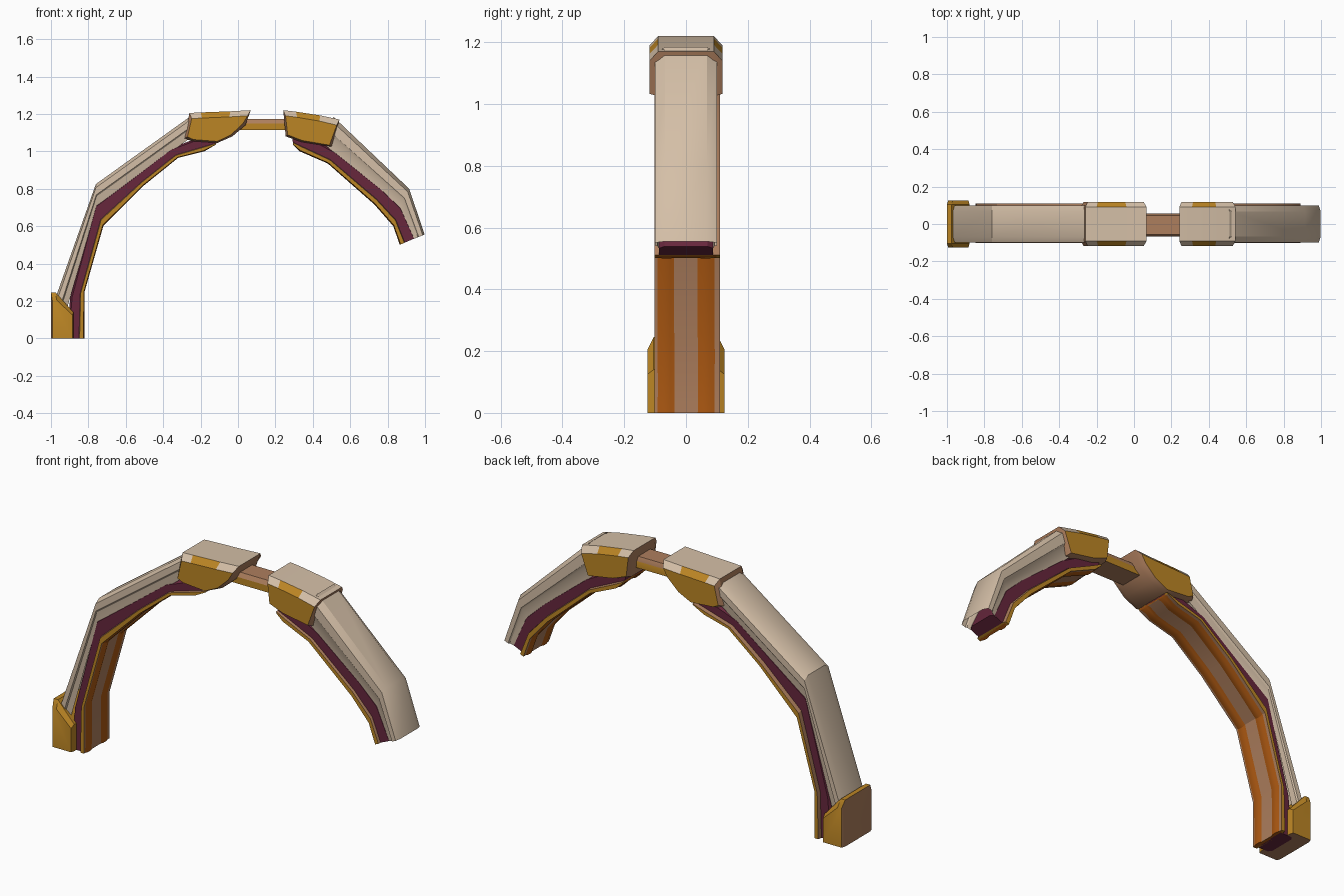
import bpy, bmesh, math
from mathutils import Vector

if "Cube" in bpy.data.objects:
    bpy.data.objects.remove(bpy.data.objects["Cube"])


def material(name, rgb):
    m = bpy.data.materials.new(name)
    m.diffuse_color = (*rgb, 1)
    m.use_nodes = True
    m.node_tree.nodes["Principled BSDF"].inputs["Base Color"].default_value = m.diffuse_color
    return m


CREAM = material("cream", (0.66, 0.52, 0.385))
GOLD = material("gold", (0.50, 0.235, 0.018))
MAROON = material("maroon", (0.135, 0.02, 0.046))
ORANGE = material("burnt_orange", (0.42, 0.10, 0.006))
BROWN = material("tan_brown", (0.42, 0.21, 0.11))


def finish(name, bm, mats, rule=None, angle=28):
    bmesh.ops.recalc_face_normals(bm, faces=bm.faces)
    if rule:
        for f in bm.faces:
            f.material_index = rule(f)
    me = bpy.data.meshes.new(name)
    bm.to_mesh(me)
    bm.free()
    for m in mats:
        me.materials.append(m)
    for p in me.polygons:
        p.use_smooth = True
    me.set_sharp_from_angle(angle=math.radians(angle))
    ob = bpy.data.objects.new(name, me)
    bpy.context.collection.objects.link(ob)
    return ob


def loft(bm, rings, closed=True, caps=True):
    rows = [[bm.verts.new(p) for p in ring] for ring in rings]
    n = len(rows[0])
    faces = []
    for a, b in zip(rows, rows[1:]):
        for i in range(n if closed else n - 1):
            j = (i + 1) % n
            faces.append((i, bm.faces.new((a[i], a[j], b[j], b[i]))))
    if caps:
        bm.faces.new(rows[0])
        bm.faces.new(rows[-1])
    return faces


def sweep(name, inner, outer, section, mats, edge_mats=None, closed=True):
    """Sweep (t, y) points between an inner and an outer rail in the xz plane."""
    rings = []
    for (ix, iz), (ox, oz) in zip(inner, outer):
        rings.append([(ix + (ox - ix) * t, y, iz + (oz - iz) * t) for t, y in section])
    bm = bmesh.new()
    for i, f in loft(bm, rings, closed, closed):
        if edge_mats:
            f.material_index = edge_mats[i]
    return finish(name, bm, mats)


def mirrored(half):
    """Section points on the -y side, continued on the +y side."""
    return half + [(t, -y) for t, y in reversed(half) if y != 0]


# Rails: inner edge of the band, and the line where the shell meets the lining
RAILS = {
    "left": ([(-0.82, 0), (-0.82, 0.25), (-0.72, 0.60), (-0.50, 0.82), (-0.32, 0.965),
              (-0.18, 1.00), (-0.12, 1.035)],
             [(-0.91, 0), (-0.89, 0.22), (-0.76, 0.71), (-0.55, 0.865), (-0.36, 1.01),
              (-0.20, 1.07), (-0.10, 1.065)]),
    "right": ([(0.865, 0.50), (0.83, 0.60), (0.73, 0.715), (0.48, 0.935), (0.33, 1.00),
               (0.295, 1.035)],
              [(0.945, 0.535), (0.87, 0.70), (0.765, 0.80), (0.52, 0.995), (0.38, 1.07),
               (0.29, 1.075)]),
}
SHELL = {
    "left": ([(-0.92, 0.14), (-0.755, 0.71), (-0.25, 1.075)],
             [(-0.985, 0.19), (-0.76, 0.825), (-0.25, 1.19)]),
    "right": ([(0.935, 0.53), (0.865, 0.70), (0.47, 1.03)],
              [(0.998, 0.555), (0.915, 0.80), (0.51, 1.185)]),
}

for side in ("left", "right"):
    inner, outer = RAILS[side]
    # padded inner face with shallow folds
    sweep(side + "_inner_pad", inner, outer,
          mirrored([(0.25, -0.098), (0.08, -0.098), (0.0, -0.075), (0.0, -0.05),
                    (0.10, -0.03), (0.06, 0)]), [ORANGE])
    # trim strip, standing slightly proud at the back
    sweep(side + "_trim_strip", inner, outer,
          [(0.06, -0.102), (0.30, -0.102), (0.34, -0.09), (0.34, 0.09), (0.30, 0.11), (0.06, 0.11)],
          [GOLD, BROWN], [0, 1, 1, 1, 0, 1])
    # lining between trim and shell
    sweep(side + "_lining", inner, outer,
          mirrored([(0.2, -0.088), (0.95, -0.088), (1.1, -0.07)]), [MAROON])
    # open channel shell on the outside
    inner, outer = SHELL[side]
    sweep(side + "_shell", inner, outer,
          mirrored([(0, -0.086), (0.42, -0.093), (0.5, -0.10), (0.84, -0.10), (1, -0.068)]),
          [CREAM], closed=False)


def cap(name, profile, inlay):
    """Chunky cap: full profile in the middle, shrunk profile on both sides."""
    c = Vector((sum(p[0] for p in profile) / len(profile), 1.12))

    def ring(y, shrink):
        pts = []
        for x, z in profile:
            if shrink:
                x = c.x + (x - c.x) * 0.91
                z = z - 0.03 if z > 1.15 else z + 0.008
            pts.append((x, y, z))
        return pts

    bm = bmesh.new()
    loft(bm, [ring(-0.118, 1), ring(-0.09, 0), ring(0.09, 0), ring(0.118, 1)])

    def rule(f):
        n, m = f.normal, f.calc_center_median()
        if abs(n.y) > 0.85:
            return 1                                   # side panels
        if n.z > 0.3:
            on_inlay = abs(n.y) > 0.3 and inlay[0] < m.x < inlay[1]
            return 1 if on_inlay else 0                # top with inlay on the chamfer
        return 2                                       # ends and underside

    finish(name, bm, [CREAM, GOLD, BROWN], rule)


cap("left_cap", [(-0.285, 1.07), (-0.26, 1.205), (-0.20, 1.208), (-0.04, 1.214), (0.068, 1.22),
                 (0.04, 1.14), (-0.03, 1.08), (-0.11, 1.045), (-0.25, 1.055)], (-0.2, -0.04))
cap("right_cap", [(0.255, 1.08), (0.242, 1.22), (0.31, 1.212), (0.44, 1.192), (0.543, 1.17),
                  (0.50, 1.025), (0.34, 1.05)], (0.31, 0.44))

# bridge between the two caps
bm = bmesh.new()
loft(bm, [[(x, -0.068, 1.115), (x, -0.068, 1.15), (x, -0.055, 1.172), (x, 0.045, 1.172),
           (x, 0.055, 1.15), (x, 0.055, 1.115)] for x in (-0.01, 0.29)])
finish("bridge", bm, [GOLD, BROWN], lambda f: 1 if abs(f.normal.z) > 0.4 else 0)

# foot block: chamfered sides, brown outer face
bm = bmesh.new()
mid = [(-1.0, 0), (-1.0, 0.245), (-0.975, 0.245), (-0.88, 0.14), (-0.88, 0)]
edge = [(-0.993, 0), (-0.993, 0.205), (-0.97, 0.205), (-0.885, 0.125), (-0.885, 0)]
loft(bm, [[(x, y, z) for x, z in prof]
          for y, prof in ((-0.125, edge), (-0.105, mid), (0.105, mid), (0.125, edge))])
finish("foot_block", bm, [GOLD, BROWN],
       lambda f: 1 if f.normal.x < -0.5 or f.normal.z < -0.5 else 0)
